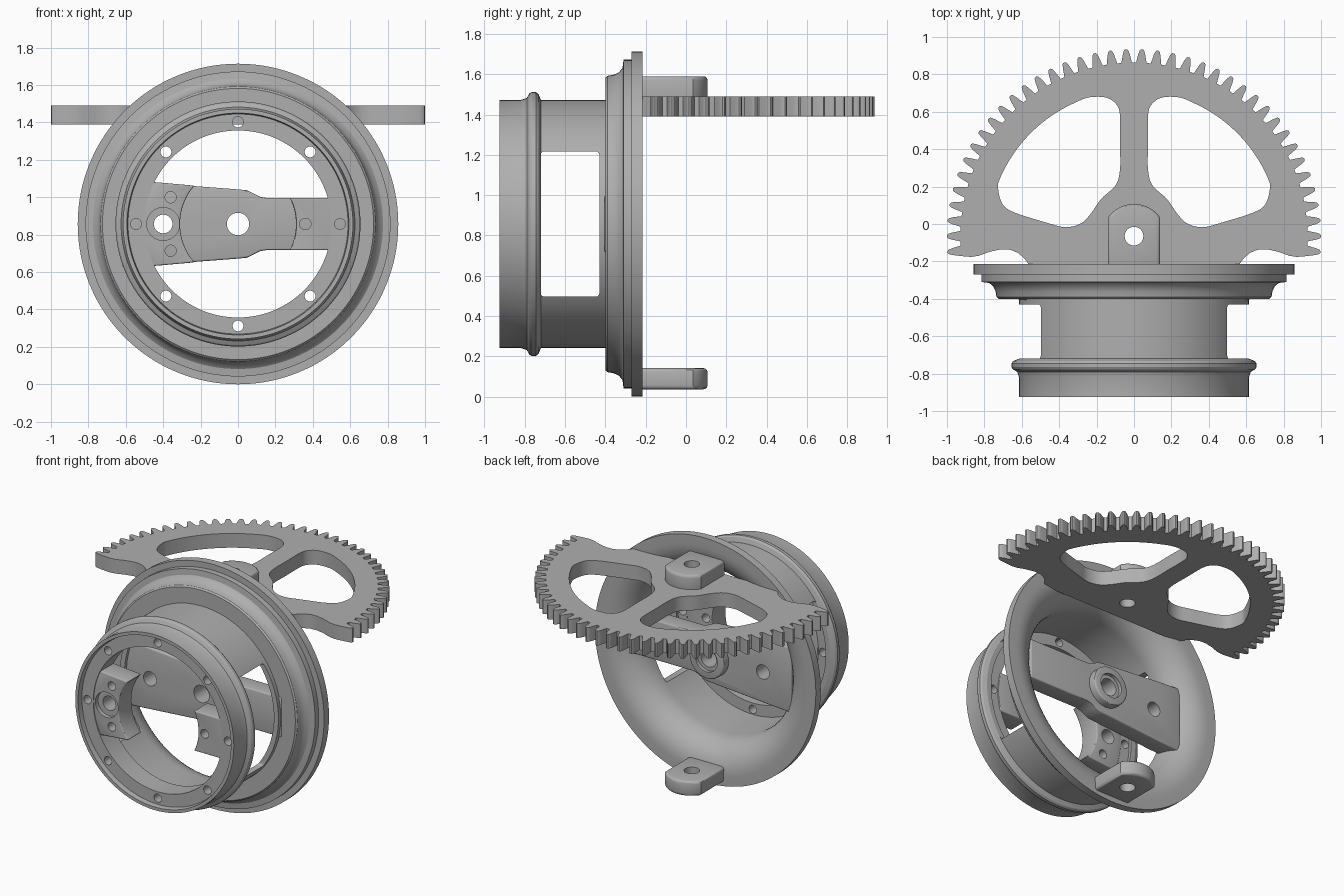
import bpy, bmesh
from math import sin, cos, pi, radians, asin
from mathutils import Vector

cube = bpy.data.objects.get("Cube")
if cube:
    bpy.data.objects.remove(cube)

CZ = 0.857      # height of the drum axis
GY = -0.065     # gear pivot in y

grey = bpy.data.materials.new("plain_grey")
grey.use_nodes = True
colour = (0.43, 0.43, 0.43, 1)
grey.diffuse_color = colour
grey.node_tree.nodes["Principled BSDF"].inputs["Base Color"].default_value = colour


def make(name, bm):
    bmesh.ops.recalc_face_normals(bm, faces=bm.faces)
    mesh = bpy.data.meshes.new(name)
    bm.to_mesh(mesh)
    bm.free()
    mesh.materials.append(grey)
    ob = bpy.data.objects.new(name, mesh)
    bpy.context.collection.objects.link(ob)
    return ob


def activate(ob):
    bpy.ops.object.select_all(action='DESELECT')
    ob.select_set(True)
    bpy.context.view_layer.objects.active = ob


def prism(name, pts, lo, hi, axis):
    """Extrude an outline along z (outline in x, y) or y (outline in x, z about the drum axis)."""
    def place(p, h):
        return (p[0], p[1], h) if axis == 'z' else (p[0], h, CZ + p[1])
    bm = bmesh.new()
    face = bm.faces.new([bm.verts.new(place(p, lo)) for p in pts])
    out = bmesh.ops.extrude_face_region(bm, geom=[face])
    shift = Vector(place((0, 0), hi)) - Vector(place((0, 0), lo))
    bmesh.ops.translate(bm, vec=shift, verts=[v for v in out["geom"] if isinstance(v, bmesh.types.BMVert)])
    return make(name, bm)


def arc(cx, cy, r, a0, a1, n=24):
    return [(cx + r * cos(a0 + (a1 - a0) * i / n), cy + r * sin(a0 + (a1 - a0) * i / n)) for i in range(n + 1)]


def rod(x, y, r, lo, hi, axis, name="cutter"):
    return prism(name, arc(x, y, r, 0, 2 * pi, 32)[:-1], lo, hi, axis)


def bevel(ob, width):
    activate(ob)
    mod = ob.modifiers.new("bevel", 'BEVEL')
    mod.width, mod.segments = width, 3
    mod.limit_method, mod.angle_limit = 'ANGLE', radians(40)
    bpy.ops.object.modifier_apply(modifier=mod.name)


def boolean(ob, others, operation='DIFFERENCE'):
    for other in others:
        activate(ob)
        mod = ob.modifiers.new("bool", 'BOOLEAN')
        mod.operation, mod.solver, mod.object = operation, 'EXACT', other
        bpy.ops.object.modifier_apply(modifier=mod.name)
        bpy.data.objects.remove(other)


def smooth_loop(pts, n=6):
    """Closed Catmull-Rom curve through the points."""
    v = [Vector(p) for p in pts]
    out = []
    for i in range(len(v)):
        a, b, c, d = (v[(i + k) % len(v)] for k in (-1, 0, 1, 2))
        for s in range(n):
            t = s / n
            out.append(0.5 * (2 * b + (c - a) * t + (2 * a - 5 * b + 4 * c - d) * t ** 2
                              + (3 * b - a - 3 * c + d) * t ** 3))
    return out


# Drum: revolved shell with front bead, stepped flange and trumpet-shaped back opening
profile = [(.615, -.925), (.615, -.82), (.625, -.79), (.648, -.777), (.655, -.765), (.655, -.745),
           (.645, -.732), (.615, -.72), (.615, -.4), (.725, -.4), (.735, -.39), (.74, -.36),
           (.753, -.332), (.775, -.315), (.815, -.31), (.815, -.27), (.857, -.27), (.857, -.215)]
profile += [(.79 - .21 * sin(a), -.425 + .21 * cos(a)) for a in (i * pi / 20 for i in range(11))]
profile += [(.58, -.74), (.5, -.74), (.5, -.89), (.588, -.89), (.593, -.925)]
bm = bmesh.new()
STEPS = 128
rings = [[bm.verts.new((r * cos(2 * pi * i / STEPS), y, CZ + r * sin(2 * pi * i / STEPS))) for r, y in profile]
         for i in range(STEPS)]
for i in range(STEPS):
    a, b = rings[i], rings[(i + 1) % STEPS]
    for j in range(len(profile)):
        k = (j + 1) % len(profile)
        bm.faces.new((a[j], a[k], b[k], b[j]))
drum = make("drum", bm)

# Side windows and the ring of screw holes
bm = bmesh.new()
bmesh.ops.create_cube(bm, size=1)
bmesh.ops.scale(bm, vec=(2, .29, .72), verts=bm.verts)
bmesh.ops.translate(bm, vec=(0, -.575, CZ), verts=bm.verts)
window = make("cutter", bm)
bevel(window, .015)
holes = [rod(.545 * cos(k * pi / 4), .545 * sin(k * pi / 4), .029, -1, -.7, 'y') for k in range(8)]
boolean(drum, [window] + holes)

# Cross arm: wide on the right, narrow on the left, hub in the middle
wide = [(-.62, .23), (-.46, .22), (0, .185), (.05, .18), (.09, .16), (.12, .145), (.15, .14), (.62, .14)]
arm = prism("cross_arm", wide + [(x, -z) for x, z in reversed(wide)], -.405, -.28, 'y')
bevel(arm, .01)
boss = rod(0, 0, .135, -.3, -.225, 'y', "hub")
bevel(boss, .012)
boolean(arm, [boss], 'UNION')
boolean(arm, [rod(0, 0, .06, -.5, -.1, 'y'), rod(0, 0, .085, -.25, -.1, 'y'),
              rod(-.4, 0, .05, -.5, -.1, 'y')])


# Front brackets with a concave inner edge
def bracket(name, side, z_out, z_in):
    a, b = asin(z_out / .51), asin(z_in / .31)
    pts = arc(0, 0, .51, -a, a) + arc(0, 0, .31, b, -b)
    ob = prism(name, [(side * x, z) for x, z in pts], -.885, -.735, 'y')
    bevel(ob, .008)
    return ob


right_bracket = bracket("right_bracket", -1, .225, .205)
boolean(right_bracket, [rod(-.4, 0, .05, -1, -.6, 'y'), rod(-.4, 0, .088, -1, -.855, 'y')]
        + [rod(-.36, s * .143, .03, -1, -.6, 'y') for s in (-1, 1)])
left_bracket = bracket("left_bracket", 1, .14, .14)
boolean(left_bracket, [rod(.36, 0, .03, -1, -.6, 'y')])

# Sector gear outline: teeth along the arc, scalloped lower edge
PITCH = 2 * pi / 74
outline = []
for k in range(-1, 39):
    tooth = [(.928, -.36), (.95, -.29), (.975, -.22), (.994, -.14), (1, -.06)]
    for r, f in tooth + [(r, -f) for r, f in reversed(tooth)]:
        a = (k + f) * PITCH
        outline.append((r * cos(a), GY + r * sin(a)))
edge = [(-.87, -.176), (-.83, -.17), (-.77, -.148), (-.71, -.135), (-.66, -.138), (-.62, -.155),
        (-.585, -.185), (-.55, -.235)]
outline += edge + [(-x, y) for x, y in reversed(edge)]
gear = prism("sector_gear", outline, 1.39, 1.49, 'z')

# Two mirrored gear openings
opening = [(-.075, .58), (-.075, .43), (-.075, .29), (-.1, .205), (-.175, .135), (-.235, .05), (-.29, 0),
           (-.37, -.017), (-.46, .005), (-.64, .062), (-.705, .11), (-.727, .195)]
opening += arc(0, GY, .78, radians(157), radians(108), 8) + [(-.15, .676), (-.095, .64)]
for s in (-1, 1):
    boolean(gear, [prism("cutter", smooth_loop([(s * x, y) for x, y in opening]), 1.3, 1.6, 'z')])
boolean(gear, [rod(0, GY, .05, 1.3, 1.7, 'z')])

# Pivot lugs above the gear and at the foot of the flange
half = asin(.14 / .172)
lug_shape = [(-.14, -.24)] + arc(0, GY, .172, pi / 2 + half, pi / 2 - half, 16) + [(.14, -.24)]
for name, lo, hi in (("top_lug", 1.45, 1.59), ("bottom_lug", .037, .142)):
    lug = prism(name, lug_shape, lo, hi, 'z')
    bevel(lug, .02)
    boolean(lug, [rod(0, GY, .05, lo - .1, hi + .1, 'z')])

# Smooth the round surfaces, keep hard edges
for ob in list(bpy.context.scene.objects):
    if ob.type == 'MESH' and grey.name in ob.data.materials:
        activate(ob)
        bpy.ops.object.shade_smooth_by_angle(angle=radians(30))
